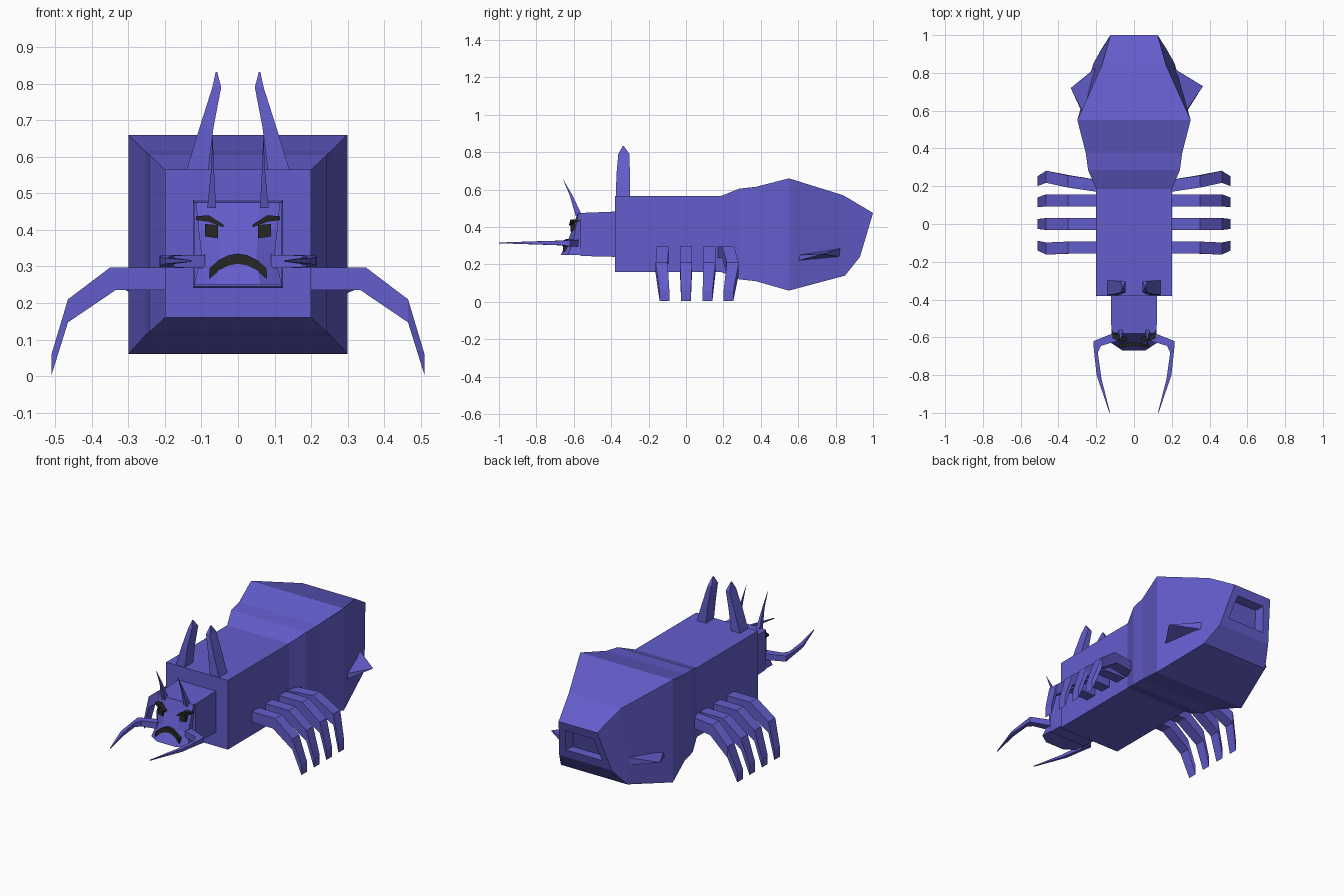
import bpy, bmesh
from mathutils import Vector

if "Cube" in bpy.data.objects:
    bpy.data.objects.remove(bpy.data.objects["Cube"])


def material(name, rgb):
    m = bpy.data.materials.new(name)
    m.diffuse_color = (*rgb, 1)
    m.use_nodes = True
    m.node_tree.nodes["Principled BSDF"].inputs["Base Color"].default_value = m.diffuse_color
    return m


VIOLET = material("violet", (0.125, 0.11, 0.6))
DARK = material("dark", (0.02, 0.02, 0.018))


def loft(name, rings, mat=VIOLET, mirror=False):
    """Skin a list of equal-sized point rings and cap both ends."""
    bm = bmesh.new()
    vs = [[bm.verts.new(p) for p in r] for r in rings]
    n = len(rings[0])
    for a, b in zip(vs, vs[1:]):
        for i in range(n):
            j = (i + 1) % n
            bm.faces.new((a[i], a[j], b[j], b[i]))
    bm.faces.new(vs[0][::-1])
    bm.faces.new(vs[-1])
    bmesh.ops.remove_doubles(bm, verts=bm.verts, dist=0.0005)
    bmesh.ops.recalc_face_normals(bm, faces=bm.faces)
    me = bpy.data.meshes.new(name)
    bm.to_mesh(me)
    bm.free()
    me.materials.append(mat)
    ob = bpy.data.objects.new(name, me)
    bpy.context.collection.objects.link(ob)
    if mirror:
        mod = ob.modifiers.new("mirror", "MIRROR")
        mod.use_mirror_merge = False
    return ob


def body_ring(yt, xt, zt, yb, xb, zb):
    return [(-xt, yt, zt), (xt, yt, zt), (xb, yb, zb), (-xb, yb, zb)]


def rect_z(x0, x1, y0, y1, z):
    return [(x0, y0, z), (x1, y0, z), (x1, y1, z), (x0, y1, z)]


def rect_x(x, y0, y1, z0, z1):
    return [(x, y0, z0), (x, y1, z0), (x, y1, z1), (x, y0, z1)]


# Body: square thorax swelling into the abdomen, with a recessed rear end
straight = [(-.38, .20, .565, .16), (.185, .20, .565, .16), (.285, .243, .605, .12),
            (.375, .255, .615, .11), (.55, .30, .66, .06)]
rings = [body_ring(y, x, zt, y, x, zb) for y, x, zt, zb in straight]
rings += [body_ring(.84, .17, .57, .85, .215, .14),
          body_ring(1.0, .125, .475, .93, .17, .24),
          body_ring(.985, .09, .425, .945, .12, .29),
          body_ring(.93, .08, .42, .89, .11, .29)]
loft("body", rings)

# Head block and shaped face with a protruding chin
loft("head", [body_ring(-.36, .123, .483, -.36, .123, .24),
              body_ring(-.565, .12, .475, -.565, .12, .245)])
face = []
for z, w, ys, yf in [(.475, .115, -.575, -.58), (.40, .108, -.59, -.605),
                     (.33, .10, -.60, -.63), (.25, .12, -.63, -.67)]:
    face.append([(-w, -.55, z), (w, -.55, z), (w, ys, z),
                 (w / 2, yf, z), (-w / 2, yf, z), (-w, ys, z)])
loft("face", face)

# Frowning mouth
mouth = []
for i in range(7):
    t = i / 3 - 1
    zt = .335 - .04 * t * t
    mouth.append(rect_x(.078 * t, -.645 - .012 * t * t, -.60, zt - .028, zt))
loft("mouth", mouth, DARK)

# Eyes and slanted brows
loft("eyes", [rect_x(.055, -.618, -.58, .377, .413),
              rect_x(.09, -.615, -.58, .382, .416)], DARK, True)
loft("brows", [rect_x(.04, -.625, -.57, .407, .414),
               rect_x(.08, -.618, -.57, .422, .44),
               rect_x(.115, -.605, -.57, .427, .437)], DARK, True)

# Large horns on the thorax
loft("horns", [rect_z(.083, .145, -.375, -.30, .55),
               rect_z(.067, .105, -.372, -.30, .68),
               rect_z(.046, .070, -.362, -.302, .79),
               rect_z(.057, .061, -.338, -.332, .832)], mirror=True)

# Thin antennae on the head
loft("antennae", [rect_z(.06, .084, -.59, -.555, .46),
                  rect_z(.066, .073, -.622, -.607, .57),
                  rect_z(.069, .070, -.658, -.657, .655)], mirror=True)


# Curved pincers sweeping forward: inner point, outer point, low z, high z
def pincer_ring(inner, outer, z0, z1):
    return [(*inner, z0), (*outer, z0), (*outer, z1), (*inner, z1)]


loft("pincers", [pincer_ring((.09, -.62), (.09, -.57), .295, .332),
                 pincer_ring((.175, -.645), (.215, -.62), .297, .33),
                 pincer_ring((.192, -.68), (.213, -.66), .302, .327),
                 pincer_ring((.172, -.82), (.198, -.80), .307, .323),
                 pincer_ring((.127, -.998), (.130, -1.0), .313, .317)], mirror=True)

# Four pairs of bent legs: upper and lower profile points (x, z)
upper = [(.18, .297), (.35, .297), (.465, .21), (.51, .06)]
lower = [(.18, .235), (.335, .235), (.465, .147), (.51, .003)]
for k, (ys, bend) in enumerate([((-.125, -.125, -.13, -.115), 0), ((0, 0, 0, 0), 0),
                                ((.125, .125, .125, .115), 0),
                                ((.20, .225, .25, .227), 1)]):
    rings = []
    for (xu, zu), (xl, zl), y, h in zip(upper, lower, ys, (.032, .032, .032, .026)):
        rings.append([(xu, y - h, zu), (xu, y + h, zu), (xl, y + h, zl), (xl, y - h, zl)])
    loft("leg_pair_%d" % (k + 1), rings, mirror=True)

# Side spikes on the abdomen, slightly uneven left to right
for name, s, tip in [("right_spike", 1, (.365, .73, .255)),
                     ("left_spike", -1, (-.335, .72, .25))]:
    base = [(s * .27, .58, .215), (s * .20, .83, .24), (s * .20, .83, .287), (s * .27, .59, .25)]
    loft(name, [base, [Vector(tip).lerp(Vector(b), .003) for b in base]])
